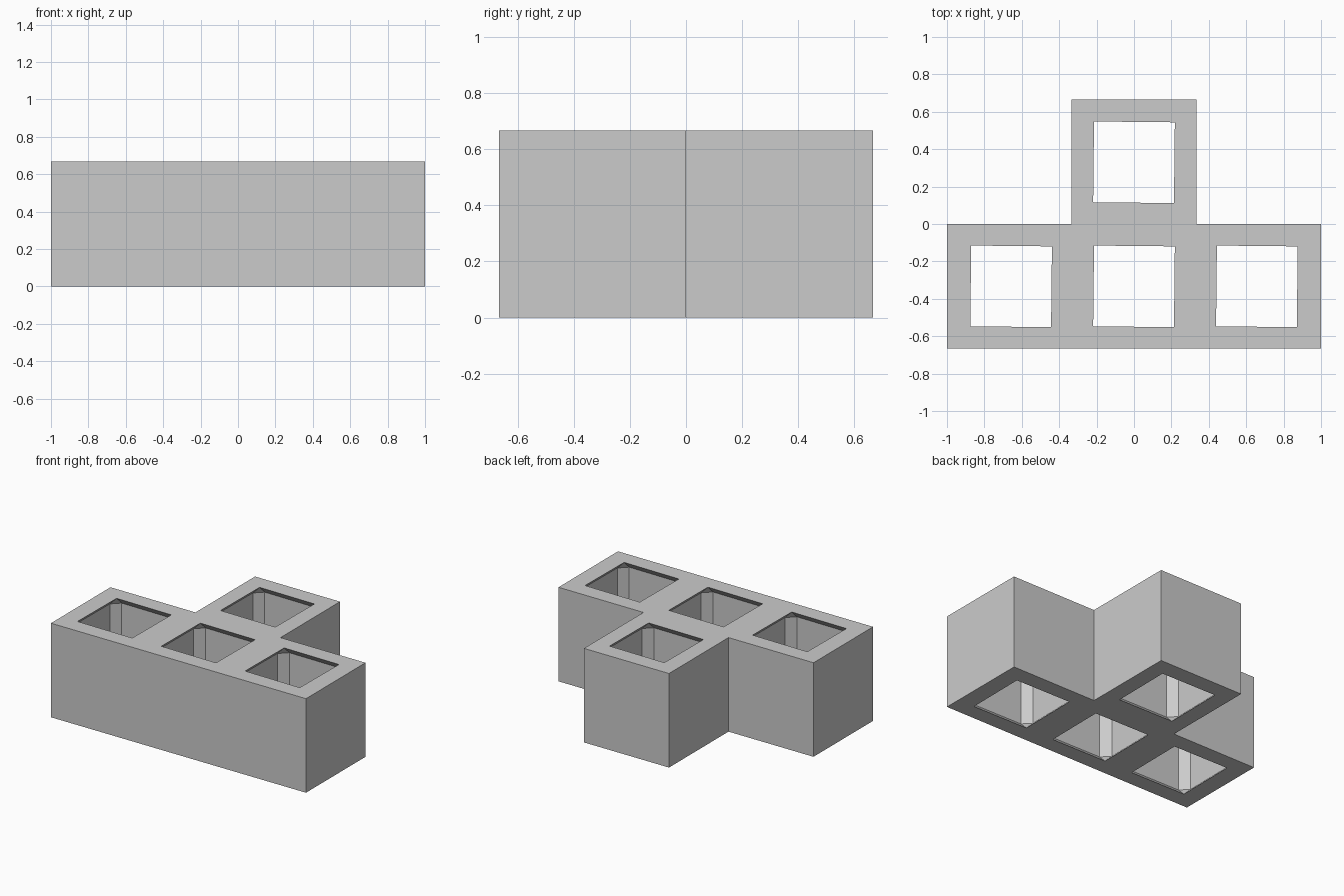
import bpy
import bmesh
from math import radians
from mathutils import Matrix

default = bpy.data.objects.get("Cube")
if default:
    bpy.data.objects.remove(default, do_unlink=True)

CELL = 2 / 3        # size of one block cell
OPEN = 0.43         # width of each square opening
BEVEL = 0.055       # chamfer of the hollow's edges

# Plain grey material
grey = bpy.data.materials.new("plain_grey")
grey.use_nodes = True
colour = (0.6, 0.6, 0.6, 1)
grey.diffuse_color = colour
grey.node_tree.nodes["Principled BSDF"].inputs["Base Color"].default_value = colour


def add_object(name, bm):
    bmesh.ops.recalc_face_normals(bm, faces=bm.faces)
    mesh = bpy.data.meshes.new(name)
    bm.to_mesh(mesh)
    bm.free()
    mesh.materials.append(grey)
    obj = bpy.data.objects.new(name, mesh)
    bpy.context.collection.objects.link(obj)
    return obj


# T-shaped block: a row of three cells with one cell behind the middle
h = CELL / 2
outline = [(-1, -CELL), (1, -CELL), (1, 0), (h, 0),
           (h, CELL), (-h, CELL), (-h, 0), (-1, 0)]
bm = bmesh.new()
base = bm.faces.new([bm.verts.new((x, y, 0)) for x, y in outline])
top = bmesh.ops.extrude_face_region(bm, geom=[base])["geom"]
bmesh.ops.translate(bm, vec=(0, 0, CELL),
                    verts=[v for v in top if isinstance(v, bmesh.types.BMVert)])
block = add_object("t_block", bm)

# Chamfered hollows running through each cell
bm = bmesh.new()
width = OPEN + 2 * BEVEL
for x, y in [(-0.657, -h), (0, -h), (0.657, -h), (0, 0.33)]:
    place = (Matrix.Translation((x, y, h))
             @ Matrix.Rotation(radians(-0.6), 4, 'Z')
             @ Matrix.Diagonal((width, width, CELL + 0.002, 1)))
    verts = bmesh.ops.create_cube(bm, size=1, matrix=place)["verts"]
    edges = list({e for v in verts for e in v.link_edges})
    bmesh.ops.bevel(bm, geom=edges, offset=BEVEL, segments=1, affect='EDGES')
cutter = add_object("hollow_cutter", bm)
cutter.hide_render = True

# Cut the hollows, then drop the cutter
cut = block.modifiers.new("hollows", 'BOOLEAN')
cut.operation = 'DIFFERENCE'
cut.solver = 'EXACT'
cut.object = cutter
bpy.context.view_layer.objects.active = block
block.select_set(True)
bpy.ops.object.modifier_apply(modifier=cut.name)
bpy.data.objects.remove(cutter, do_unlink=True)
